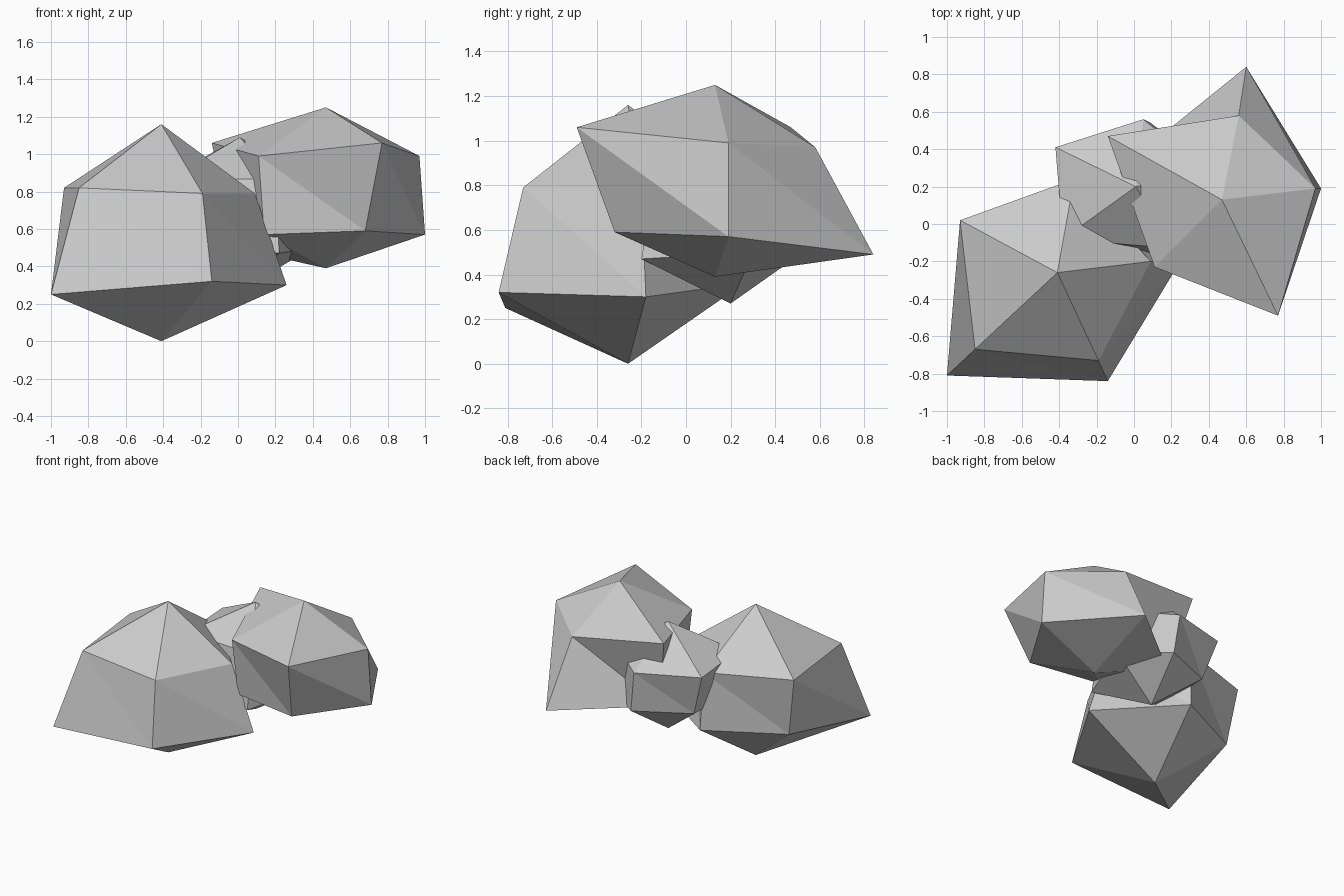
import bpy
import bmesh

# Remove the default cube
default_cube = bpy.data.objects.get("Cube")
if default_cube:
    bpy.data.objects.remove(default_cube, do_unlink=True)

# Single flat grey
grey = bpy.data.materials.new("stone_grey")
grey.use_nodes = True
stone_colour = (0.6, 0.6, 0.6, 1.0)
grey.diffuse_color = stone_colour
shader = next(node for node in grey.node_tree.nodes if node.type == 'BSDF_PRINCIPLED')
shader.inputs["Base Color"].default_value = stone_colour
shader.inputs["Roughness"].default_value = 0.9


def make_rock(name, top, bottom, upper_ring, lower_ring):
    """Faceted boulder: two poles joined by an upper and a lower ring,
    both listed anticlockwise as seen from above."""
    bm = bmesh.new()
    top_vert = bm.verts.new(top)
    bottom_vert = bm.verts.new(bottom)
    upper = [bm.verts.new(point) for point in upper_ring]
    lower = [bm.verts.new(point) for point in lower_ring]
    count = len(upper)
    for i in range(count):
        j = (i + 1) % count
        # Cap facet, two wall facets, base facet
        bm.faces.new((top_vert, upper[i], upper[j]))
        bm.faces.new((upper[i], lower[j], upper[j]))
        bm.faces.new((upper[i], lower[i], lower[j]))
        bm.faces.new((bottom_vert, lower[j], lower[i]))
    bmesh.ops.recalc_face_normals(bm, faces=bm.faces[:])
    mesh = bpy.data.meshes.new(name)
    bm.to_mesh(mesh)
    bm.free()
    mesh.materials.append(grey)
    rock = bpy.data.objects.new(name, mesh)
    bpy.context.scene.collection.objects.link(rock)
    return rock


# Large rock at the front right of the cluster
make_rock(
    "front_rock",
    top=(-.41, -.26, 1.16), bottom=(-.41, -.26, 0),
    upper_ring=[(-.85, -.67, .82), (-.19, -.73, .79), (.09, -.2, .79),
                (-.32, .24, .8), (-.93, .02, .82)],
    lower_ring=[(-1, -.81, .25), (-.14, -.84, .32), (.26, -.18, .3),
                (-.3, .26, .36), (-.86, -.02, .37)])

# Large raised rock at the back left
make_rock(
    "back_rock",
    top=(.47, .13, 1.25), bottom=(.47, .13, .39),
    upper_ring=[(.11, -.23, .99), (.77, -.49, 1.06), (.97, .19, .99),
                (.56, .58, .97), (-.14, .47, 1.06)],
    lower_ring=[(.14, -.2, .57), (.68, -.32, .59), (1, .19, .57),
                (.6, .84, .49), (-.02, .34, .5)])

# Smaller rock wedged between the two
make_rock(
    "middle_rock",
    top=(.01, .2, 1.09), bottom=(.01, .2, .27),
    upper_ring=[(-.38, -.08, .86), (.2, -.13, .87), (.4, .28, .85),
                (.05, .56, .82), (-.42, .41, .85)],
    lower_ring=[(-.3, -.05, .5), (.22, -.2, .47), (.4, .3, .5),
                (.09, .54, .51), (-.32, .36, .53)])
